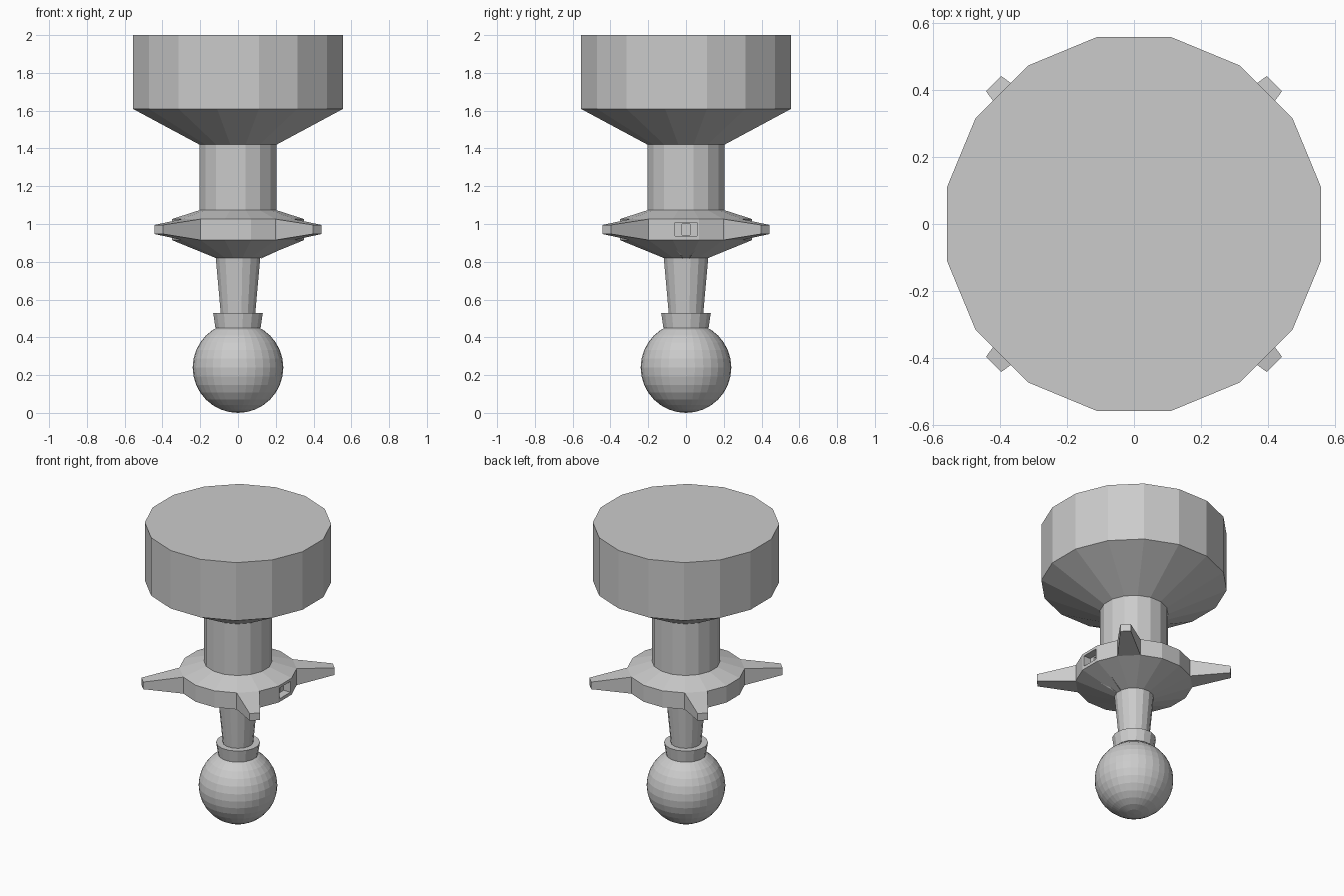
import bpy, bmesh
from math import sin, cos, pi
from mathutils import Vector

if "Cube" in bpy.data.objects:
    bpy.data.objects.remove(bpy.data.objects["Cube"])

SIDES = 16


def finish(bm, name):
    me = bpy.data.meshes.new(name)
    bm.to_mesh(me)
    bm.free()
    ob = bpy.data.objects.new(name, me)
    bpy.context.collection.objects.link(ob)
    return ob


def lathe(profile):
    """Closed 16-sided solid from (radius, z) pairs, bottom to top."""
    bm = bmesh.new()
    rings = []
    for r, z in profile:
        rings.append([bm.verts.new((r * cos((i + .5) * 2 * pi / SIDES),
                                    r * sin((i + .5) * 2 * pi / SIDES), z))
                      for i in range(SIDES)])
    for a, b in zip(rings, rings[1:]):
        for i in range(SIDES):
            j = (i + 1) % SIDES
            bm.faces.new((a[i], a[j], b[j], b[i]))
    bm.faces.new(rings[0][::-1])
    bm.faces.new(rings[-1])
    bm.normal_update()
    return bm


# Body: tapered stem, collar, neck and flared cap in one profile
bm = lathe([(.087, .46), (.12, .82), (.357, .915), (.357, 1.026),
            (.208, 1.073), (.208, 1.42), (.568, 1.61), (.568, 2.0)])
band = [f for f in bm.faces
        if abs(f.normal.z) < .1 and .9 < f.calc_center_median().z < 1.05]
spikes, slot = [], None
for f in band:
    if abs(abs(f.normal.x) - abs(f.normal.y)) < .01:
        spikes.append(f)
    elif f.normal.x > .99:
        slot = f

# Four tapered spikes drawn out of the diagonal collar faces
for f in spikes:
    n = f.normal.copy()
    side = Vector((-n.y, n.x, 0))
    new = bmesh.ops.extrude_discrete_faces(bm, faces=[f])["faces"][0]
    for v in new.verts:
        s = 1 if v.co.dot(side) > 0 else -1
        z = .995 if v.co.z > .97 else .947
        v.co = n * .592 + side * (s * .032) + Vector((0, 0, z))

# Stepped slot sunk into the collar on the right side
for (hy, z0, z1), depth in (((.057, .936, 1.008), .05), ((.02, .943, 1.0), .05)):
    bmesh.ops.inset_individual(bm, faces=[slot], thickness=.005)
    for v in slot.verts:
        v.co.y = hy if v.co.y > 0 else -hy
        v.co.z = z1 if v.co.z > .97 else z0
    slot = bmesh.ops.extrude_discrete_faces(bm, faces=[slot])["faces"][0]
    for v in slot.verts:
        v.co.x -= depth
finish(bm, "body")

# Thin slivers under the collar, below the slot
for s in (1, -1):
    bm = bmesh.new()
    pts = [(.12, .018 * s, .816), (.22, .05 * s, .862),
           (.21, .032 * s, .862), (.14, .022 * s, .84)]
    bmesh.ops.convex_hull(bm, input=[bm.verts.new(p) for p in pts])
    finish(bm, "collar_sliver")

# Ring between stem and ball
finish(lathe([(.122, .45), (.134, .53)]), "stem_ring")

# Ball at the bottom
bpy.ops.mesh.primitive_uv_sphere_add(segments=32, ring_count=16, radius=.24,
                                     location=(0, 0, .24))
bpy.context.object.name = "ball"
